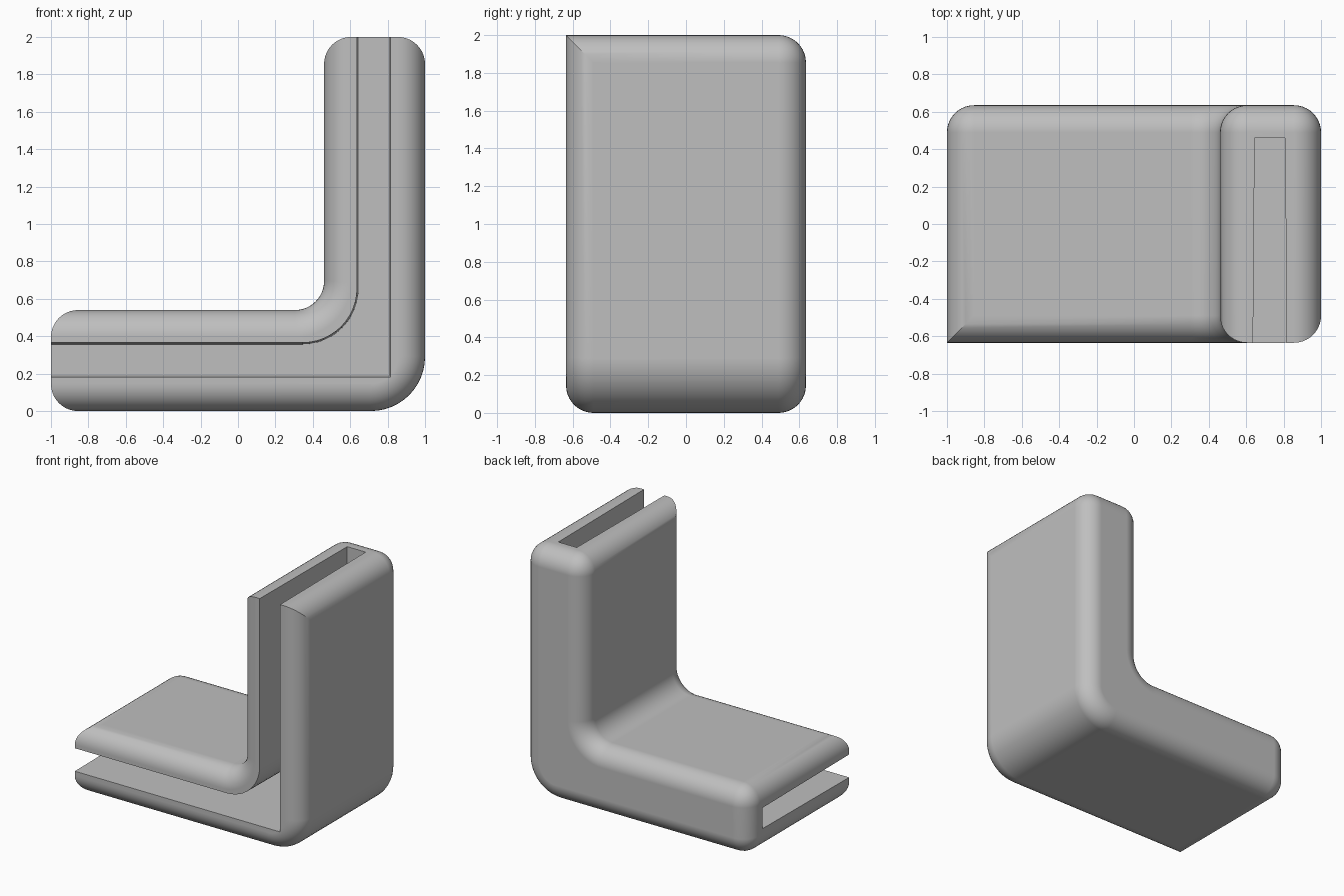
import bpy, bmesh, math

if "Cube" in bpy.data.objects:
    bpy.data.objects.remove(bpy.data.objects["Cube"], do_unlink=True)

HALF = 0.635      # half the depth
ROUND = 0.145     # edge rounding
TOP = 2.0
END = -1.0


def arc(cx, cz, r, start, stop, n=12):
    """Points of an arc in the xz plane, angles in degrees."""
    angles = [math.radians(start + (stop - start) * i / n) for i in range(n + 1)]
    return [(cx + r * math.cos(a), cz + r * math.sin(a)) for a in angles]


def loft(bm, front, y_front, back, y_back):
    """Closed solid between two matching xz outlines."""
    f = [bm.verts.new((x, y_front, z)) for x, z in front]
    b = [bm.verts.new((x, y_back, z)) for x, z in back]
    bm.faces.new(f)
    bm.faces.new(b[::-1])
    for i in range(len(f)):
        j = (i + 1) % len(f)
        bm.faces.new((f[j], f[i], b[i], b[j]))
    bmesh.ops.recalc_face_normals(bm, faces=bm.faces)


def make_object(name, bm, mat):
    mesh = bpy.data.meshes.new(name)
    bm.to_mesh(mesh)
    bm.free()
    mesh.materials.append(mat)
    obj = bpy.data.objects.new(name, mesh)
    bpy.context.collection.objects.link(obj)
    return obj


grey = bpy.data.materials.new("plain_grey")
grey.use_nodes = True
colour = (0.52, 0.52, 0.52, 1)
grey.diffuse_color = colour
grey.node_tree.nodes["Principled BSDF"].inputs["Base Color"].default_value = colour

# L-shaped body with rounded inner and outer bends
outline = [(END, 0)] + arc(0.71, 0.29, 0.29, -90, 0)
outline += [(1, TOP), (0.46, TOP)]
outline += arc(0.305, 0.695, 0.155, 0, -90) + [(END, 0.54)]
bm = bmesh.new()
loft(bm, outline, -HALF, outline, HALF)


def at_end(v):
    return v.co.x < END + 1e-4 or v.co.z > TOP - 1e-4


def is_rounded(edge):
    a, b = edge.verts
    across_end = at_end(a) and at_end(b)
    if abs(a.co.y - b.co.y) > 0.1:
        return across_end
    # The open front rim of each arm end stays sharp
    return not (across_end and a.co.y < 0)


bmesh.ops.bevel(bm, geom=[e for e in bm.edges if is_rounded(e)], offset=ROUND,
                offset_type='OFFSET', segments=10, profile=0.5,
                affect='EDGES', clamp_overlap=False)
body = make_object("corner_bracket", bm, grey)


# Panel slot, slightly wider at its open front
def slot_outline(d):
    pts = [(-1.2, 0.19 - d), (0.808 + d, 0.19 - d), (0.808 + d, 2.2), (0.645 - d, 2.2)]
    return pts + arc(0.345, 0.657, 0.30 - d, 0, -90) + [(-1.2, 0.357 + d)]


bm = bmesh.new()
loft(bm, slot_outline(0.009), -0.7, slot_outline(0), 0.46)
cutter = make_object("slot_cutter", bm, grey)
cutter.hide_render = True

bpy.ops.object.select_all(action='DESELECT')
bpy.context.view_layer.objects.active = body
body.select_set(True)
cut = body.modifiers.new("slot", 'BOOLEAN')
cut.operation = 'DIFFERENCE'
cut.solver = 'EXACT'
cut.object = cutter
bpy.ops.object.modifier_apply(modifier=cut.name)
bpy.data.objects.remove(cutter, do_unlink=True)

# Smooth rounds, crisp slot edges, flat faces kept flat
bpy.ops.object.shade_smooth_by_angle(angle=math.radians(30))
weighted = body.modifiers.new("weighted_normals", 'WEIGHTED_NORMAL')
weighted.keep_sharp = True
